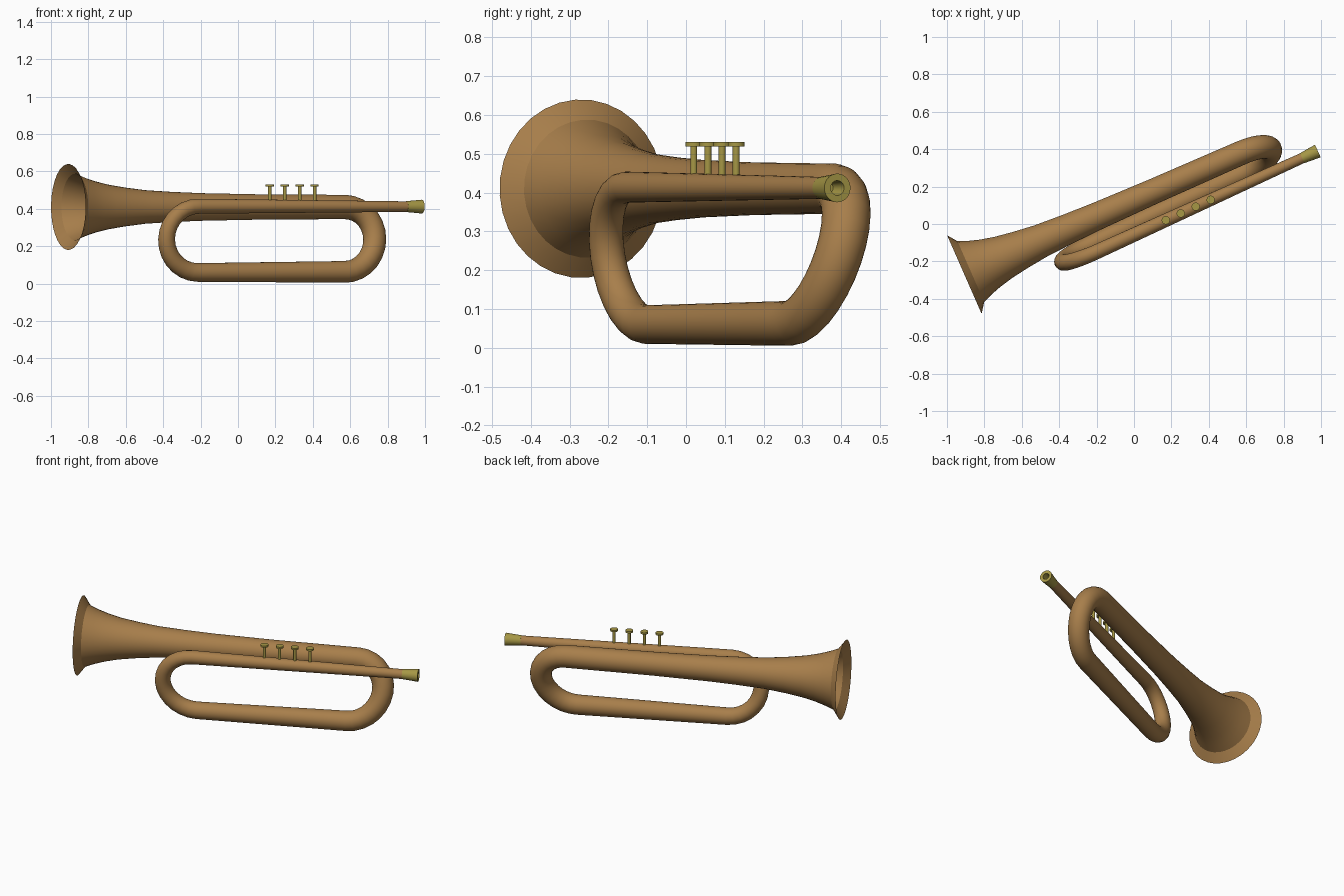
import bpy, bmesh
from math import sin, cos, pi
from mathutils import Vector

cube = bpy.data.objects.get("Cube")
if cube:
    bpy.data.objects.remove(cube, do_unlink=True)


def material(name, rgb):
    m = bpy.data.materials.new(name)
    m.use_nodes = True
    m.diffuse_color = (*rgb, 1)
    m.node_tree.nodes["Principled BSDF"].inputs["Base Color"].default_value = (*rgb, 1)
    return m


BRASS = material("warm brass", (0.39, 0.21, 0.07))
GOLD = material("pale gold", (0.38, 0.31, 0.06))


def sweep(name, points, radii, mat, axis=None, sides=32, close_end=False):
    """Loft circles along a path; a fixed axis gives a straight lathe."""
    bm = bmesh.new()
    last = len(points) - 1
    tangent = axis or (points[1] - points[0]).normalized()
    side = tangent.orthogonal().normalized()
    rings = []
    for i, (p, r) in enumerate(zip(points, radii)):
        t = axis or ((points[min(i + 1, last)] - p).normalized()
                     + (p - points[max(i - 1, 0)]).normalized()).normalized()
        side = tangent.rotation_difference(t) @ side
        side = (side - t * side.dot(t)).normalized()
        tangent = t
        up = t.cross(side)
        rings.append([bm.verts.new(p + r * (side * cos(2 * pi * k / sides) + up * sin(2 * pi * k / sides)))
                      for k in range(sides)])
    for a, b in zip(rings, rings[1:]):
        for k in range(sides):
            n = (k + 1) % sides
            bm.faces.new((a[k], a[n], b[n], b[k]))
    if close_end:
        bm.faces.new(rings[-1])
    mesh = bpy.data.meshes.new(name)
    bm.to_mesh(mesh)
    bm.free()
    mesh.materials.append(mat)
    obj = bpy.data.objects.new(name, mesh)
    bpy.context.collection.objects.link(obj)
    bpy.ops.object.select_all(action='DESELECT')
    obj.select_set(True)
    bpy.context.view_layer.objects.active = obj
    bpy.ops.object.shade_smooth_by_angle(angle=0.55)
    return obj


def bend(start, end, outward, r0, r1, steps=14):
    """Half-turn between two pipe ends, as (point, radius) pairs."""
    mid, half = (start + end) / 2, (start - end) / 2
    return [(mid + half * cos(pi * i / steps) + outward * sin(pi * i / steps),
             r0 + (r1 - r0) * i / steps) for i in range(steps + 1)]


# Corners of the coiled pipe
lead_start = Vector((0.91, 0.357, 0.412))
lead_end = Vector((-0.21, -0.153, 0.414))
low_start = Vector((-0.215, -0.102, 0.06))
low_end = Vector((0.57, 0.265, 0.063))
bell_start = Vector((0.57, 0.379, 0.41))
bell_rim = Vector((-0.907, -0.27, 0.41))
along = (bell_start - bell_rim).normalized()

# Tapered pipe and flared open bell
path = [(lead_start, 0.028)]
path += bend(lead_end, low_start, -along * 0.185, 0.04, 0.05)
path += bend(low_end, bell_start, along * 0.176, 0.058, 0.065)
flare = [(1.1, 0.068), (0.776, 0.074), (0.6, 0.081), (0.447, 0.09), (0.33, 0.104),
         (0.227, 0.12), (0.15, 0.138), (0.09, 0.157), (0.038, 0.178), (0, 0.23)]
path += [(bell_rim + along * s, r) for s, r in flare]
sweep("horn_pipe_and_bell", [p for p, r in path], [r for p, r in path], BRASS)

# Mouthpiece cup with a recessed bore
lead = (lead_start - lead_end).normalized()
cup = [(-0.012, 0.001), (-0.012, 0.029), (0.08, 0.037), (0.08, 0.019), (0.02, 0.015)]
sweep("mouthpiece", [lead_start + lead * s for s, r in cup], [r for s, r in cup],
      GOLD, axis=lead, close_end=True)

# Four valve buttons standing on the lead pipe
up = Vector((0, 0, 1))
valve = [(0.415, 0.009), (0.519, 0.009), (0.519, 0.022), (0.53, 0.022)]
for i in range(4):
    x = 0.17 + 0.08 * i
    f = (x - lead_start.x) / (lead_end.x - lead_start.x)
    foot = lead_start.lerp(lead_end, f)
    sweep(f"valve_{i + 1}", [Vector((foot.x, foot.y, z)) for z, r in valve],
          [r for z, r in valve], GOLD, axis=up, sides=20, close_end=True)
